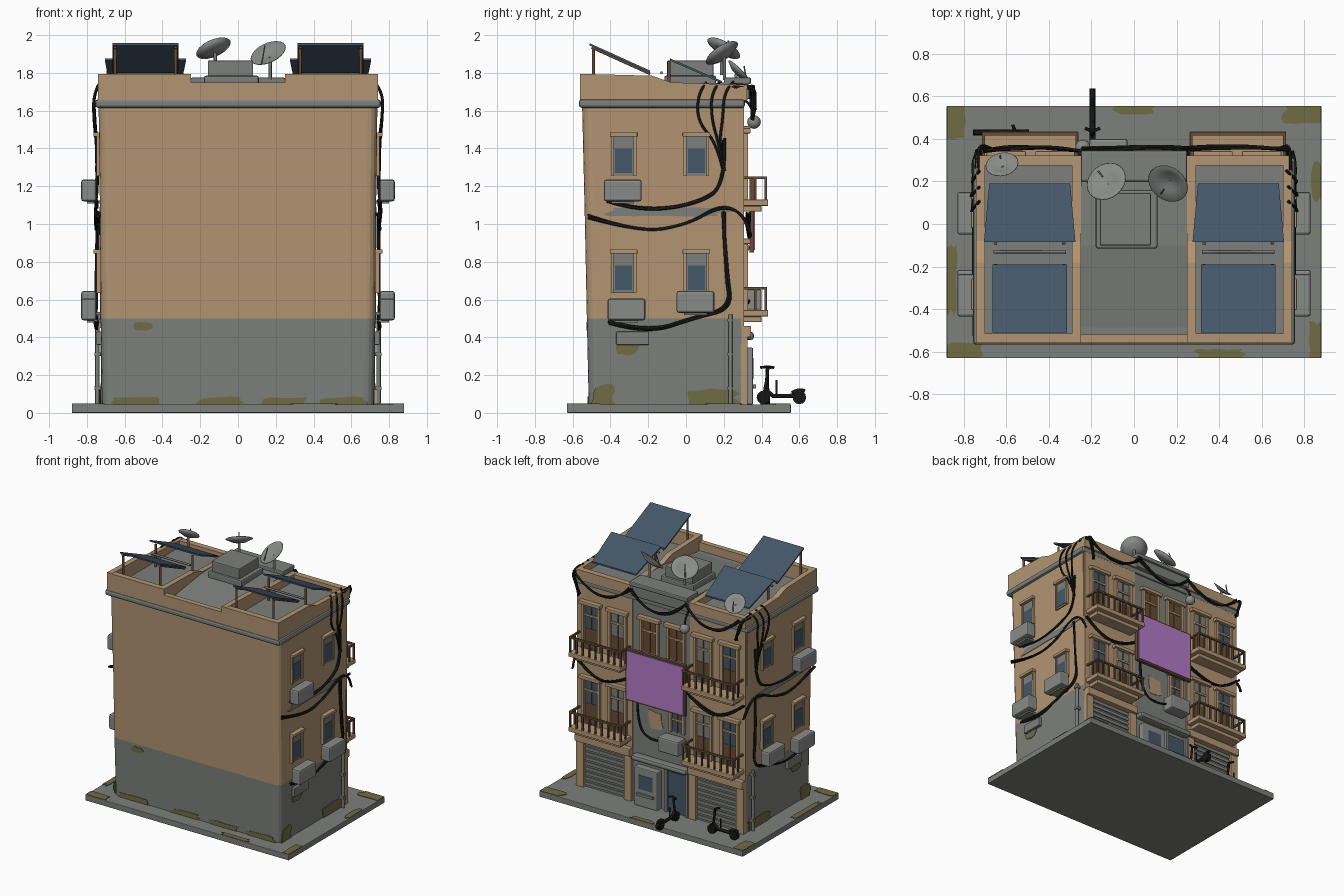
import bpy, bmesh, math, random
from mathutils import Vector

if "Cube" in bpy.data.objects:
    bpy.data.objects.remove(bpy.data.objects["Cube"])
random.seed(4)

def mat(name, r, g, b):
    m = bpy.data.materials.new(name)
    m.diffuse_color = (r, g, b, 1)
    m.use_nodes = True
    m.node_tree.nodes["Principled BSDF"].inputs["Base Color"].default_value = m.diffuse_color
    return m
TAN = mat("tan plaster", .45, .30, .17)
GRAY = mat("concrete gray", .205, .215, .2)
NAVY = mat("panel blue", .06, .095, .14)
MOSS = mat("moss olive", .16, .15, .06)
PURPLE = mat("sign purple", .45, .2, .58)
BROWN = mat("rusty brown", .14, .075, .035)
BLACK = mat("cable black", .008, .008, .008)
METAL = mat("appliance gray", .25, .26, .25)

def finish(name, bm, m, smooth=False):
    bmesh.ops.recalc_face_normals(bm, faces=bm.faces)
    me = bpy.data.meshes.new(name)
    bm.to_mesh(me); bm.free()
    for k in (m if isinstance(m, list) else [m]):
        me.materials.append(k)
    o = bpy.data.objects.new(name, me)
    bpy.context.collection.objects.link(o)
    if smooth:
        for p in me.polygons: p.use_smooth = True
    return o

def prism(name, pts, off, m, bevel=0):
    bm = bmesh.new()
    a = [bm.verts.new(p) for p in pts]
    b = [bm.verts.new(Vector(p) + Vector(off)) for p in pts]
    bm.faces.new(a); bm.faces.new(b[::-1])
    for i in range(len(a)):
        j = (i + 1) % len(a)
        bm.faces.new((a[i], b[i], b[j], a[j]))
    if bevel:
        bmesh.ops.bevel(bm, geom=list(bm.edges), offset=bevel, segments=2, affect='EDGES', profile=.5)
    return finish(name, bm, m)

def box(name, x0, x1, y0, y1, z0, z1, m, bevel=0):
    return prism(name, [(x0, y0, z0), (x1, y0, z0), (x1, y1, z0), (x0, y1, z0)], (0, 0, z1 - z0), m, bevel)

def sbox(name, s, x0, x1, *rest):   # box mirrored by sign s
    return box(name, min(s*x0, s*x1), max(s*x0, s*x1), *rest)

def tube(name, pts, r, m, curved=True, sides=1):
    cu = bpy.data.curves.new(name, 'CURVE')
    cu.dimensions = '3D'; cu.bevel_depth = r; cu.bevel_resolution = sides
    cu.resolution_u = 6; cu.use_fill_caps = True
    sp = cu.splines.new('NURBS' if curved else 'POLY')
    sp.points.add(len(pts) - 1)
    for p, c in zip(sp.points, pts): p.co = (*c, 1)
    if curved: sp.use_endpoint_u = True; sp.order_u = 3
    o = bpy.data.objects.new(name, cu)
    bpy.context.collection.objects.link(o)
    cu.materials.append(m)
    bpy.ops.object.select_all(action='DESELECT')
    o.select_set(True); bpy.context.view_layer.objects.active = o
    bpy.ops.object.convert(target='MESH')
    return o

def cables(name, pts, n=2, spread=.018, r=.007):
    for _ in range(n):
        tube(name, [tuple(c + random.uniform(-spread, spread) * (.4 if k == 3 else 1) for k, c in enumerate(p)) for p in pts], r, BLACK)

def patch(name, c, u, v, a, b, m):   # irregular thin stain plate
    u, v = Vector(u), Vector(v); n = u.cross(v)
    pts = []
    for i in range(16):
        t = i * math.tau / 16; k = random.uniform(.75, 1.1)
        p = Vector(c) + u * max(-1, min(1, 1.25*math.cos(t))) * a * k + v * max(-1, min(1, 1.25*math.sin(t))) * b * k
        pts.append((max(-.879, min(.879, p.x)), max(-.629, min(.554, p.y)), max(.03, p.z)))
    prism(name, pts, n * .004, m)

def dish(name, c, n, r):
    n = Vector(n).normalized(); q = n.to_track_quat('Z', 'Y'); c = Vector(c)
    bm = bmesh.new(); rings = []
    for rr, d in [(r*.02, -.3), (r*.5, -.23), (r, 0), (r*.97, .03), (r*.5, -.19), (r*.02, -.26)]:
        rings.append([bm.verts.new(c + q @ Vector((rr*math.cos(t*math.tau/24), rr*math.sin(t*math.tau/24), d*r))) for t in range(24)])
    for A, B in zip(rings, rings[1:]):
        for i in range(24):
            bm.faces.new((A[i], A[(i+1) % 24], B[(i+1) % 24], B[i]))
    finish(name, bm, METAL, True)
    back = c - n * r * .28
    tube(name + "_mast", [back, (back.x, back.y, back.z - .12)], .009, GRAY, False)
    tube(name + "_feed", [c - q @ Vector((0, r*.8, r*.05)), c + n * r * .5], .004, GRAY, False)

# pavement slab
box("pavement", -.88, .88, -.63, .555, 0, .045, GRAY, .004)
# main body: lofted outline, gray below, tan above
bm = bmesh.new(); rings = []
for z, hx, y0 in [(.045, .72, -.515), (.5, .727, -.525), (1.0, .73, -.535), (1.63, .738, -.55)]:
    r = .05; ring = [(hx, .295), (-hx, .295)]
    for cx, a0 in ((-hx + r, 180), (hx - r, 270)):
        ring += [(cx + r*math.cos(math.radians(a0 + k*22.5)), y0 + r + r*math.sin(math.radians(a0 + k*22.5))) for k in range(5)]
    rings.append([bm.verts.new((x, y, z)) for x, y in ring])
for k, (A, B) in enumerate(zip(rings, rings[1:])):
    for i in range(len(A)):
        f = bm.faces.new((A[i], A[(i+1) % len(A)], B[(i+1) % len(A)], B[i]))
        f.material_index = 0 if k == 0 else 1
bm.faces.new(rings[-1])
finish("building_body", bm, [GRAY, TAN])
box("cornice", -.757, .757, -.567, .312, 1.615, 1.66, GRAY, .015)

# roof: parapets, decks, solar panels
box("rear_parapet", -.25, .25, -.56, -.52, 1.655, 1.75, TAN)
box("roof_deck", -.73, .73, -.53, .3, 1.65, 1.685, GRAY)
box("centre_head", -.25, .25, .27, .335, 1.66, 1.74, GRAY, .008)
box("centre_head_cap", -.25, .25, .2, .345, 1.74, 1.775, GRAY, .008)
prism("centre_roof_slope", [(-.25, -.52, 1.68), (-.25, .27, 1.68), (-.25, .27, 1.75), (-.25, -.1, 1.74)], (.5, 0, 0), GRAY)
box("roof_hatch_base", -.18, .11, -.115, .16, 1.7, 1.785, GRAY, .01)
box("roof_hatch", -.16, .08, -.1, .145, 1.78, 1.865, GRAY, .006)
prof = [(-.56, 1.655), (-.56, 1.795), (-.18, 1.785), (-.08, 1.75), (.322, 1.735), (.322, 1.655)]
for s in (-1, 1):
    for x in (.25, .7):
        prism("side_parapet", [(s*x, y, z) for y, z in prof], (s*.042, 0, 0), TAN)
    sbox("back_parapet", s, .25, .742, -.56, -.515, 1.655, 1.793, TAN)
    sbox("street_parapet", s, .25, .742, .275, .322, 1.655, 1.735, TAN)
    c = s * .49
    prism("solar_panel_high", [(c-.175, -.51, 1.945), (c+.175, -.51, 1.945), (c+.175, -.19, 1.8), (c-.175, -.19, 1.8)], (0, 0, .012), NAVY)
    prism("solar_panel_low", [(c-.215, -.085, 1.865), (c+.215, -.085, 1.865), (c+.19, .19, 1.745), (c-.19, .19, 1.745)], (0, 0, .012), NAVY)
    for d in (-.16, .16):
        tube("panel_leg", [(c+d, -.49, 1.68), (c+d, -.49, 1.94)], .009, BROWN, False)
        tube("panel_leg", [(c+d, -.09, 1.68), (c+d, -.09, 1.86)], .009, BROWN, False)
        tube("panel_rail", [(c+d, -.5, 1.935), (c+d, -.19, 1.795)], .008, BROWN, False)
    tube("panel_crossbar", [(c-.17, -.13, 1.8), (c+.17, -.13, 1.8)], .008, GRAY, False)
dish("dish_left", (-.13, .2, 1.93), (-.35, .45, .8), .098)
dish("dish_right", (.16, .19, 1.905), (-.35, -.5, .75), .1)
dish("dish_small", (-.62, .28, 1.81), (-.15, .65, .65), .078)

# street facade bays
box("centre_wall", -.25, .25, .29, .3, .045, 1.66, GRAY)
def opening(name, x, z0, z1, w, y, m):
    box(name + "_pane", x-w, x+w, y-.01, y+.006, z0, z1, m)
    for d in (-1, 1):
        box(name + "_jamb", x+d*w-.011, x+d*w+.011, y-.01, y+.02, z0, z1, TAN)
    box(name + "_transom", x-w, x+w, y, y+.014, z1-.09, z1-.075, TAN)
    box(name + "_mullion", x-.005, x+.005, y, y+.012, z0, z1, BROWN)
    box(name + "_lintel", x-w-.025, x+w+.025, y-.01, y+.035, z1, z1+.028, TAN, .005)
for x, m in ((.1, BROWN), (-.13, BROWN)):
    opening("centre_window", x, 1.24, 1.49, .07, .3, m)
opening("centre_mid_window", -.14, .68, .86, .055, .3, NAVY)
for s in (-1, 1):
    sbox("bay_wall", s, .25, .73, .29, .307, .45, 1.63, TAN)
    for x0, x1 in ((.25, .31), (.66, .725)):
        sbox("bay_pillar", s, x0, x1, .29, .325, .045, .46, TAN)
    sbox("shutter_box", s, .25, .725, .29, .345, .4, .46, TAN, .006)
    sbox("shutter", s, .3, .67, .28, .3, .045, .41, GRAY)
    for k in range(9):
        sbox("shutter_slat", s, .31, .66, .295, .308, .06 + k*.039, .085 + k*.039, GRAY)
    for fz in (.51, 1.095):   # doors and balcony on each floor
        for x in (.37, .6):
            opening("balcony_door", s*x, fz + .03, fz + .385, .068, .307, GRAY if x < .5 else NAVY)
            box("door_panel", s*x-.05, s*x+.05, .31, .316, fz + .05, fz + .2, BROWN)
        sbox("balcony_slab", s, .26, .715, .3, .435, fz, fz + .035, TAN, .006)
        sbox("balcony_step", s, .29, .685, .3, .4, fz - .03, fz, TAN, .006)
        sbox("hand_rail", s, .262, .713, .415, .43, fz + .143, fz + .157, BROWN)
        for e in (.262, .70):
            sbox("side_rail", s, e, e + .013, .3, .43, fz + .143, fz + .157, BROWN)
            sbox("side_baluster", s, e, e + .012, .36, .372, fz + .03, fz + .145, BROWN)
        for k in range(9):
            x = .264 + k * .0545
            sbox("baluster", s, x, x + .012, .416, .428, fz + .03, fz + .145, BROWN)

# sign, entrance, kiosk, lamp
box("sign_frame", -.245, .27, .335, .36, .85, 1.25, BROWN)
box("sign_face", -.232, .257, .355, .366, .863, 1.237, PURPLE)
for x in (-.15, .17):
    box("sign_bracket", x-.01, x+.01, .29, .34, 1.0, 1.02, GRAY)
patch("bare_plaster", (.05, .3005, .72), (-1, 0, 0), (0, 0, 1), .06, .08, TAN)
box("entrance_door", -.22, -.06, .295, .308, .045, .36, NAVY)
for x in (-.23, -.05):
    box("entrance_frame", x-.012, x+.012, .295, .325, .045, .38, GRAY)
box("entrance_canopy", -.25, .23, .29, .36, .385, .43, GRAY, .018)
box("kiosk", .0, .2, .3, .355, .045, .345, METAL, .006)
box("kiosk_window", .04, .16, .35, .358, .18, .29, NAVY)
box("kiosk_shelf", .03, .17, .35, .37, .13, .15, GRAY)
box("centre_aircon", -.21, -.03, .3, .4, .54, .655, METAL, .012)
bm = bmesh.new()
bmesh.ops.create_uvsphere(bm, u_segments=16, v_segments=10, radius=.036)
bmesh.ops.translate(bm, verts=bm.verts, vec=(-.24, .36, 1.54))
finish("lamp_globe", bm, METAL, True)
tube("lamp_arm", [(-.24, .3, 1.66), (-.24, .35, 1.64), (-.24, .36, 1.56)], .008, BLACK)

# side walls: windows, air conditioners, pipes, stains, cables
for s in (-1, 1):
    for y in (-.33, .055):
        for z in (.635, 1.255):
            sbox("side_window", s, .71, .741, y-.058, y+.058, z, z+.21, GRAY)
            sbox("side_pane", s, .73, .744, y-.045, y+.045, z+.015, z+.145, NAVY)
            sbox("side_lintel", s, .71, .765, y-.073, y+.073, z+.208, z+.23, TAN, .004)
            for d in (-.06, .06):
                sbox("side_jamb", s, .71, .75, y+d-.007, y+d+.007, z, z+.21, TAN)
    for y, z in ((-.335, 1.12), (-.315, .49), (.05, .53)):
        sbox("side_aircon", s, .75, .83, y-.1, y+.1, z, z+.115, METAL, .012)
        sbox("aircon_bracket", s, .71, .8, y-.06, y+.06, z-.012, z+.005, GRAY)
    sbox("meter_box", s, .71, .75, -.37, -.195, .36, .43, GRAY, .006)
    tube("drain_pipe", [(s*.745, .235, .05), (s*.745, .235, .52)], .011, GRAY, False, 3)
    for z in (.12, .3, .48):
        sbox("pipe_clip", s, .715, .76, .22, .25, z, z+.02, GRAY)
    Y = (0, s, 0)
    patch("gray_scuff", (s*.7325, -.12, 1.065), Y, (0, 0, 1), .34, .025, GRAY)
    patch("wall_moss", (s*.7235, -.44, .08), Y, (0, 0, 1), .06, .07, MOSS)
    patch("wall_moss", (s*.7235, .13, .08), Y, (0, 0, 1), .15, .045, MOSS)
    patch("wall_moss", (s*.7275, -.31, .34), Y, (0, 0, 1), .06, .035, MOSS)
    for y in (.08, .15, .22):
        cables("drop_cable", [(s*.72, y+.03, 1.75), (s*.77, y-.02, 1.7), (s*.76, y-.02, 1.55), (s*.745, .17, 1.42), (s*.745, .2, 1.28)], 1, .006)
    cables("upper_cable", [(s*.745, .2, 1.45), (s*.745, .21, 1.2), (s*.75, .05, 1.1), (s*.75, -.25, 1.07), (s*.75, -.42, 1.12)], 3, .007)
    cables("middle_cable", [(s*.745, -.52, 1.04), (s*.75, -.25, .95), (s*.75, .0, 1.0), (s*.75, .18, 1.1), (s*.755, .3, 1.06), (s*.74, .34, .96)], 3, .008)
    cables("lower_cable", [(s*.745, .2, 1.07), (s*.745, .21, .75), (s*.75, .24, .55), (s*.75, .05, .5), (s*.75, -.2, .42), (s*.75, -.41, .48)], 3, .009)
    cables("corner_cable", [(s*.74, .25, 1.73), (s*.74, .36, 1.74), (s*.7, .36, 1.62), (s*.68, .35, 1.56)], 3, .012)
# festoons across the facade
for x0, x1 in ((.72, .24), (.24, -.23), (-.23, -.7)):
    cables("roof_festoon", [(x0, .345, 1.72), (x0*.75+x1*.25, .36, 1.6), (x0*.25+x1*.75, .36, 1.6), (x1, .345, 1.72)], 3, .014)
for s in (-1, 1):
    cables("mid_festoon", [(s*.73, .33, 1.06), (s*.6, .34, .94), (s*.4, .34, .92), (s*.24, .32, 1.02)], 3, .01)
cables("aircon_cable", [(.2, .31, .87), (.2, .315, .65), (.08, .32, .56), (-.05, .33, .6)], 2, .006)
patch("front_moss", (-.5, -.5265, .46), (1, 0, 0), (0, 0, 1), .05, .022, MOSS)
for x in (-.55, -.1, .25, .55):
    patch("front_moss", (x, -.5175, .055), (1, 0, 0), (0, 0, 1), .13, .03, MOSS)
for x, y, a, b in ((-.85, .48, .06, .09), (.82, .52, .12, .05), (-.86, -.25, .03, .18), (.86, -.55, .04, .1),
                   (0, .54, .1, .025), (-.8, -.6, .1, .04), (.86, .2, .03, .1), (.4, -.61, .12, .025)):
    patch("pavement_moss", (x, y, .0455), (1, 0, 0), (0, 1, 0), a, b, MOSS)

# kick scooters: base point, forward and sideways directions
for o, f, w in (((-.195, .6, .045), (0, -1, 0), (1, 0, 0)), ((-.72, .43, .045), (1, 0, 0), (0, 1, 0))):
    o, f, w = Vector(o), Vector(f), Vector(w)
    P = lambda a, b, z: tuple(o + f*a + w*b + Vector((0, 0, z)))
    for a in (0, .19):
        tube("scooter_wheel", [P(a, -.014, .037), P(a, .014, .037)], .036, BLACK, False, 4)
    tube("scooter_deck", [P(0, 0, .05), P(.05, 0, .045), P(.14, 0, .045), P(.18, 0, .08)], .013, BLACK, False)
    tube("scooter_post", [P(.19, 0, .04), P(.175, 0, .12), P(.165, 0, .2)], .009, BLACK, False)
    tube("scooter_bars", [P(.15, -.035, .195), P(.165, 0, .2), P(.15, .035, .195)], .008, BLACK, False)
    tube("scooter_seat_post", [P(.12, 0, .05), P(.12, 0, .13)], .006, BLACK, False)
    tube("scooter_fender", [P(-.03, 0, .07), P(0, 0, .085), P(.04, 0, .06)], .011, BLACK)
